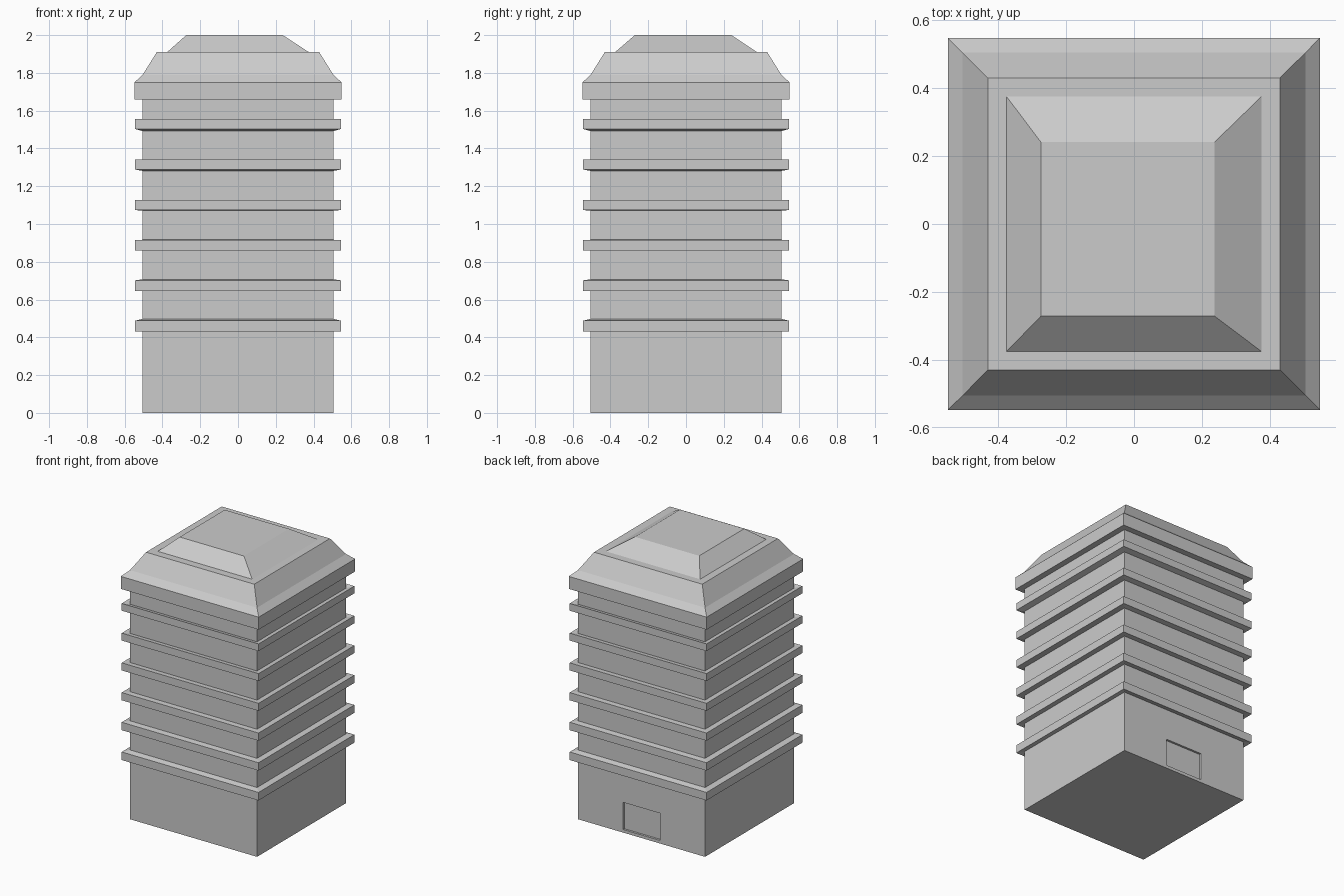
import bpy
import bmesh

if "Cube" in bpy.data.objects:
    bpy.data.objects.remove(bpy.data.objects["Cube"])


def loft(name, rings):
    """Closed solid through rectangular rings (x0, x1, y0, y1, z), bottom to top."""
    bm = bmesh.new()
    loops = [[bm.verts.new(p) for p in ((x0, y0, z), (x1, y0, z), (x1, y1, z), (x0, y1, z))]
             for x0, x1, y0, y1, z in rings]
    bm.faces.new(loops[0][::-1])
    bm.faces.new(loops[-1])
    for a, b in zip(loops, loops[1:]):
        for i in range(4):
            j = (i + 1) % 4
            bm.faces.new((a[i], a[j], b[j], b[i]))
    bmesh.ops.recalc_face_normals(bm, faces=bm.faces)
    mesh = bpy.data.meshes.new(name)
    bm.to_mesh(mesh)
    bm.free()
    obj = bpy.data.objects.new(name, mesh)
    bpy.context.collection.objects.link(obj)
    return obj


def square(half, z):
    return (-half, half, -half, half, z)


WALL, BAND, FLOORS = 0.505, 0.544, 6

# Tower walls with a ledge at every floor, then cornice and sloped roof
profile = [(WALL, 0.0)]
for i in range(FLOORS):
    profile += [(WALL, 0.438 + 0.2108 * i), (BAND, 0.43 + 0.2146 * i),
                (BAND, 0.488 + 0.2134 * i), (WALL, 0.498 + 0.2094 * i)]
profile += [(WALL, 1.66), (0.548, 1.66), (0.548, 1.75), (WALL, 1.79), (0.43, 1.91)]
tower = loft("tower", [square(h, z) for h, z in profile])

# Shallow doorway recess in the back wall
cutter = loft("doorway_cutter", [(-0.147, 0.147, WALL - 0.015, 0.6, z) for z in (0.022, 0.217)])
cutter.hide_render = True
cutter.hide_viewport = False
cut = tower.modifiers.new("doorway", 'BOOLEAN')
cut.operation = 'DIFFERENCE'
cut.solver = 'EXACT'
cut.object = cutter
bpy.context.view_layer.objects.active = tower
tower.select_set(True)
bpy.ops.object.modifier_apply(modifier=cut.name)
bpy.data.objects.remove(cutter, do_unlink=True)

# Slightly off-centre raised cap on the roof
loft("roof_cap", [square(0.375, 1.905), square(0.375, 1.91),
                  (-0.274, 0.237, -0.271, 0.241, 2.0)])
